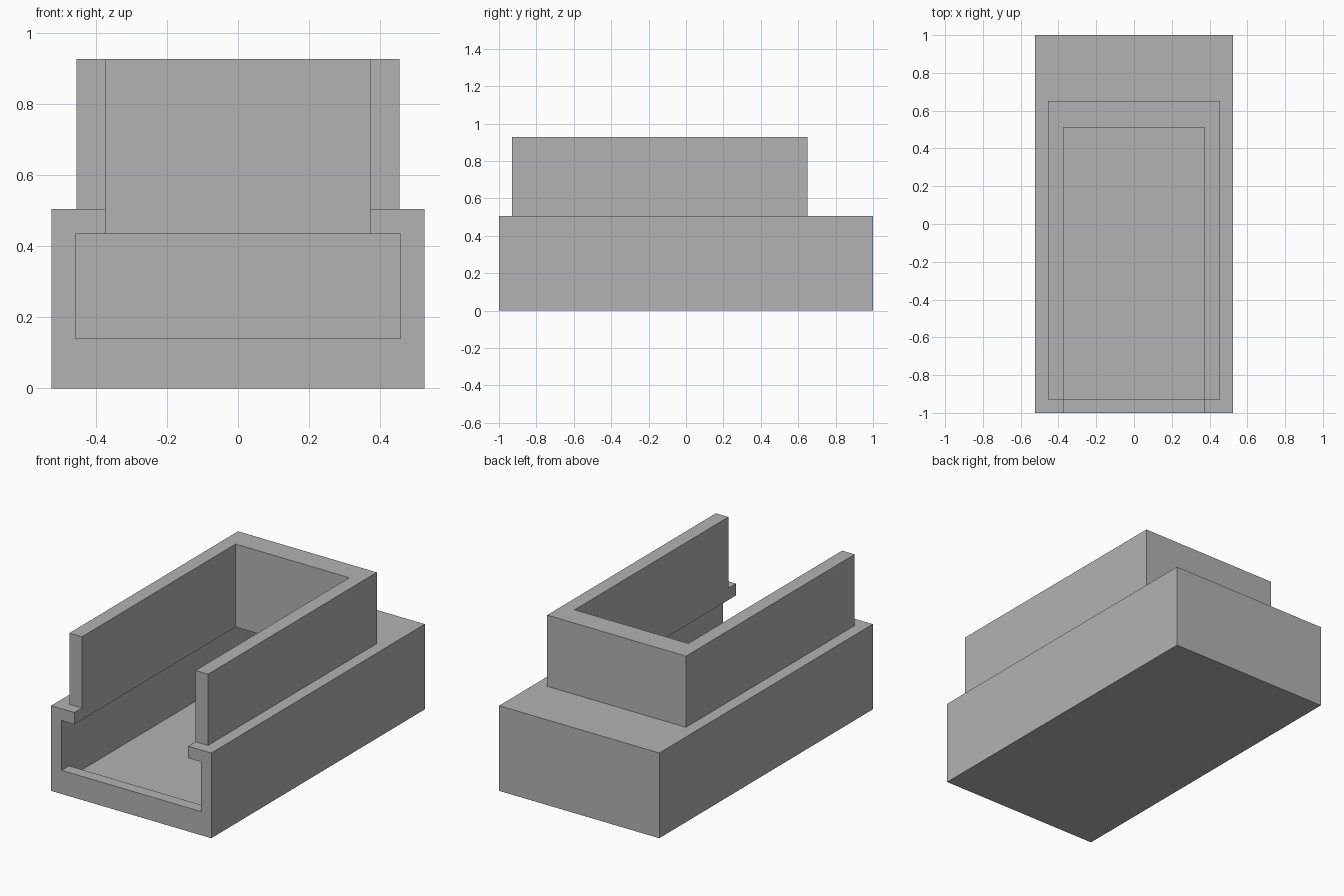
import bpy

cube = bpy.data.objects.get("Cube")
if cube:
    bpy.data.objects.remove(cube, do_unlink=True)

grey = bpy.data.materials.new("plain_grey")
grey.use_nodes = True
colour = (0.45, 0.45, 0.45, 1)
grey.diffuse_color = colour
grey.node_tree.nodes["Principled BSDF"].inputs["Base Color"].default_value = colour


def box(name, half_x, y0, y1, z0, z1):
    """Box centred on x, given by its y and z limits."""
    bpy.ops.mesh.primitive_cube_add(size=1, location=(0, (y0 + y1) / 2, (z0 + z1) / 2))
    ob = bpy.context.object
    ob.name = name
    ob.scale = (2 * half_x, y1 - y0, z1 - z0)
    bpy.ops.object.transform_apply(location=True, rotation=False, scale=True)
    ob.data.materials.append(grey)
    return ob


def combine(target, other, operation):
    """Apply a boolean and discard the helper."""
    mod = target.modifiers.new(operation.lower(), 'BOOLEAN')
    mod.operation = operation
    mod.solver = 'EXACT'
    mod.object = other
    bpy.context.view_layer.objects.active = target
    bpy.ops.object.modifier_apply(modifier=mod.name)
    bpy.data.objects.remove(other, do_unlink=True)


# Lower tray with the raised collar on its lid
housing = box("housing", 0.525, -1, 1, 0, 0.505)
combine(housing, box("collar", 0.455, -0.93, 0.65, 0.46, 0.927), 'UNION')

# Inner chamber, leaving a low sill behind the front opening
combine(housing, box("chamber", 0.457, -0.93, 0.93, 0.07, 0.435), 'DIFFERENCE')
combine(housing, box("front_opening", 0.457, -1.1, -0.9, 0.14, 0.435), 'DIFFERENCE')

# Slot through the lid and collar, open at the front
combine(housing, box("top_slot", 0.373, -1.1, 0.51, 0.3, 1.1), 'DIFFERENCE')
